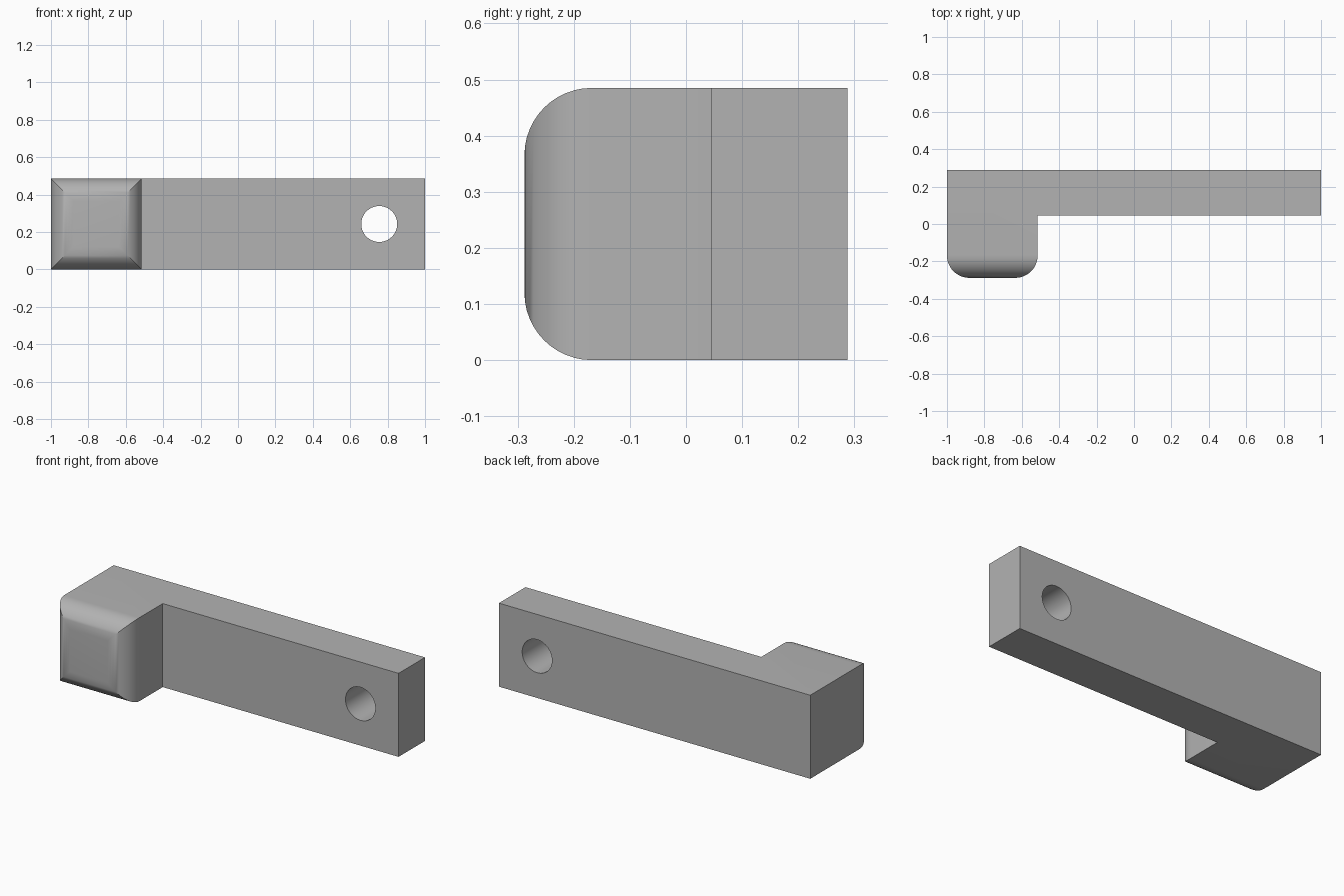
import bpy, bmesh, math
from mathutils import Matrix

cube = bpy.data.objects.get("Cube")
if cube:
    bpy.data.objects.remove(cube, do_unlink=True)

HEIGHT = 0.485
FRONT, BACK, STEP = -0.288, 0.288, 0.045
HEAD_LEFT, HEAD_RIGHT = -1.0, -0.515
FILLET, SEGMENTS = 0.12, 12

grey = bpy.data.materials.new("plain grey")
grey.use_nodes = True
grey.diffuse_color = (0.45, 0.45, 0.45, 1)
grey.node_tree.nodes["Principled BSDF"].inputs["Base Color"].default_value = grey.diffuse_color


def make_object(name, bm):
    bmesh.ops.recalc_face_normals(bm, faces=bm.faces)
    mesh = bpy.data.meshes.new(name)
    bm.to_mesh(mesh)
    bm.free()
    mesh.materials.append(grey)
    obj = bpy.data.objects.new(name, mesh)
    bpy.context.collection.objects.link(obj)
    return obj


# L-shaped body: plan outline extruded upwards
bm = bmesh.new()
shoulder = FRONT + FILLET
outline = [(HEAD_LEFT, shoulder), (HEAD_RIGHT, shoulder), (HEAD_RIGHT, STEP),
           (1, STEP), (1, BACK), (HEAD_LEFT, BACK)]
base = bm.faces.new([bm.verts.new((x, y, 0)) for x, y in outline])
top = bmesh.ops.extrude_face_region(bm, geom=[base])["geom"]
bmesh.ops.translate(bm, vec=(0, 0, HEIGHT),
                    verts=[v for v in top if isinstance(v, bmesh.types.BMVert)])
bmesh.ops.recalc_face_normals(bm, faces=bm.faces)

# Rounded head: the front face steps forward and inward along a quarter circle
face = min(bm.faces, key=lambda f: f.calc_center_median().y)
mid_x, mid_z = (HEAD_LEFT + HEAD_RIGHT) / 2, HEIGHT / 2
half_x, half_z = (HEAD_RIGHT - HEAD_LEFT) / 2, HEIGHT / 2
for i in range(1, SEGMENTS + 1):
    angle = math.pi / 2 * i / SEGMENTS
    inset = FILLET * (1 - math.cos(angle))
    face = bmesh.ops.extrude_discrete_faces(bm, faces=[face])["faces"][0]
    for v in face.verts:
        v.co.x = mid_x + math.copysign(half_x - inset, v.co.x - mid_x)
        v.co.z = mid_z + math.copysign(half_z - inset, v.co.z - mid_z)
        v.co.y = shoulder - FILLET * math.sin(angle)
body = make_object("hooked_bar", bm)

# Round through-hole near the far end
bm = bmesh.new()
bmesh.ops.create_cone(bm, cap_ends=True, segments=64, radius1=0.096, radius2=0.096, depth=1,
                      matrix=Matrix.Translation((0.755, 0.2, mid_z)) @ Matrix.Rotation(math.pi / 2, 4, "X"))
cutter = make_object("hole_cutter", bm)
cutter.hide_render = True
cut = body.modifiers.new("hole", "BOOLEAN")
cut.operation = "DIFFERENCE"
cut.solver = "EXACT"
cut.object = cutter

bpy.ops.object.select_all(action="DESELECT")
body.select_set(True)
bpy.context.view_layer.objects.active = body
bpy.ops.object.modifier_apply(modifier=cut.name)
bpy.data.objects.remove(cutter, do_unlink=True)
bpy.ops.object.shade_smooth_by_angle(angle=math.radians(30))
